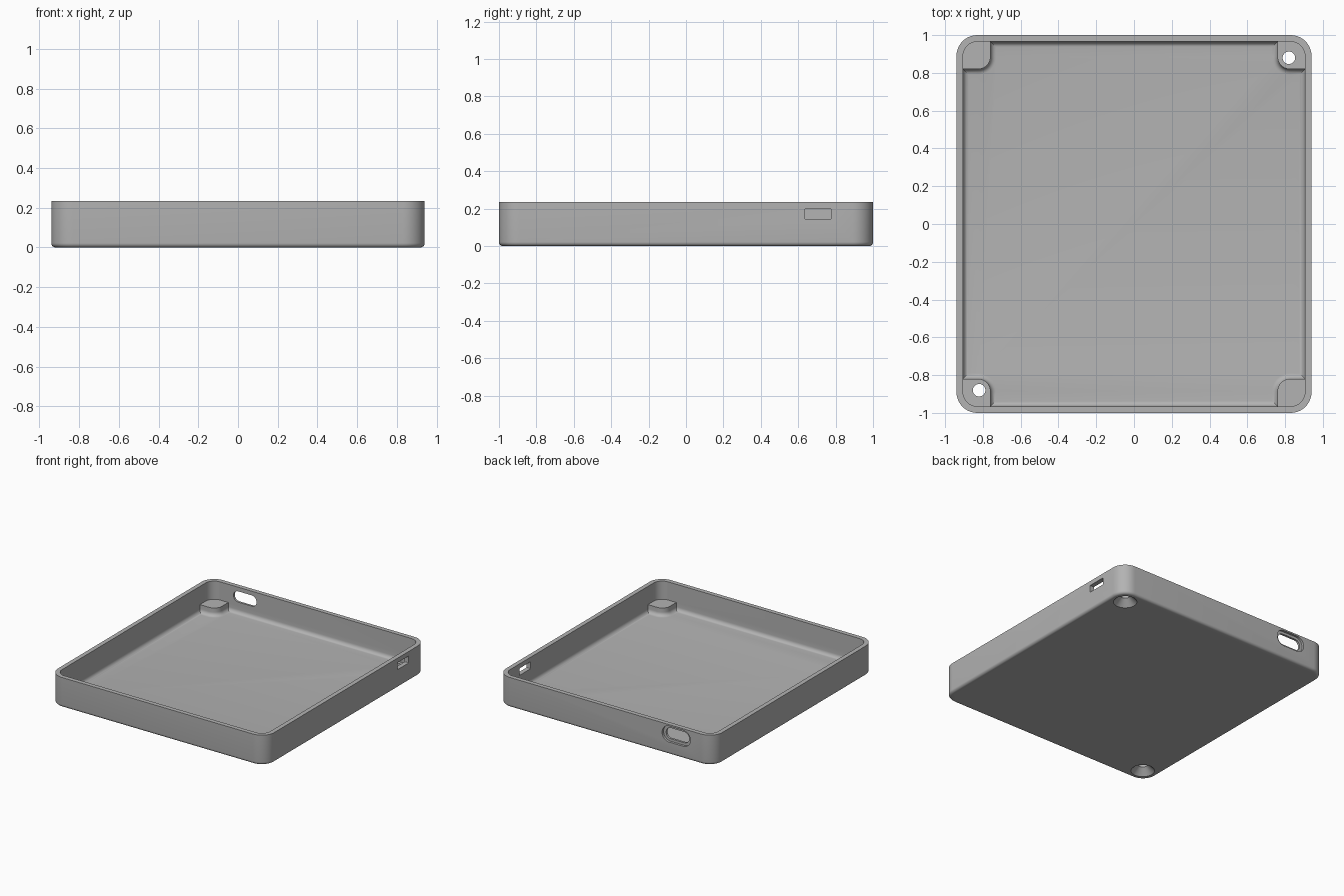
import bpy, bmesh
from math import sin, cos, pi, radians
from mathutils import Matrix

cube = bpy.data.objects.get("Cube")
if cube:
    bpy.data.objects.remove(cube, do_unlink=True)

mat = bpy.data.materials.new("plain grey")
mat.use_nodes = True
GREY = (0.45, 0.45, 0.45, 1)
mat.diffuse_color = GREY
mat.node_tree.nodes["Principled BSDF"].inputs["Base Color"].default_value = GREY

HX, HY, H = 0.94, 1.0, 0.235      # half width, half depth, height
WALL, FLOOR, R = 0.035, 0.03, 0.11
FILLET, EDGE = 0.03, 0.022


def rounded(x0, x1, y0, y1, radii, z, steps=10):
    """Rounded rectangle; radii run from the (+,+) corner anticlockwise."""
    pts = []
    corners = [(x1, y1, -1, -1), (x0, y1, 1, -1), (x0, y0, 1, 1), (x1, y0, -1, 1)]
    for q, ((x, y, sx, sy), r) in enumerate(zip(corners, radii)):
        for i in range(steps + 1):
            a = (q + i / steps) * pi / 2
            pts.append((x + sx * r + r * cos(a), y + sy * r + r * sin(a), z))
    return pts


def circle(x, y, r, z, n=40):
    return [(x + r * cos(2 * pi * i / n), y + r * sin(2 * pi * i / n), z) for i in range(n)]


def loft(name, rings, matrix=Matrix()):
    """Skin a stack of equal rings and cap both ends."""
    bm = bmesh.new()
    loops = [[bm.verts.new(p) for p in ring] for ring in rings]
    for a, b in zip(loops, loops[1:]):
        for i in range(len(a)):
            j = (i + 1) % len(a)
            bm.faces.new((a[i], a[j], b[j], b[i]))
    bm.faces.new(loops[0][::-1])
    bm.faces.new(loops[-1])
    bmesh.ops.remove_doubles(bm, verts=bm.verts, dist=1e-5)
    bm.transform(matrix)
    bmesh.ops.recalc_face_normals(bm, faces=bm.faces)
    mesh = bpy.data.meshes.new(name)
    bm.to_mesh(mesh)
    bm.free()
    mesh.materials.append(mat)
    obj = bpy.data.objects.new(name, mesh)
    bpy.context.collection.objects.link(obj)
    return obj


def combine(target, tools, operation):
    """Boolean the tools into the target, then discard them."""
    for tool in tools:
        mod = target.modifiers.new("combine", 'BOOLEAN')
        mod.operation, mod.object, mod.solver = operation, tool, 'EXACT'
    graph = bpy.context.evaluated_depsgraph_get()
    target.data = bpy.data.meshes.new_from_object(target.evaluated_get(graph))
    target.modifiers.clear()
    for tool in tools:
        bpy.data.objects.remove(tool, do_unlink=True)


def tray_ring(inset, z):
    return rounded(inset - HX, HX - inset, inset - HY, HY - inset, [R - inset] * 4, z)


# tray: rounded bottom edge, outer wall, rim, inner wall, floor fillet
arc = [i * pi / 12 for i in range(7)]
rings = [tray_ring(EDGE * (1 - sin(a)), EDGE * (1 - cos(a))) for a in arc]
rings += [tray_ring(0, H), tray_ring(WALL, H)]
rings += [tray_ring(WALL + FILLET * (1 - cos(a)), FLOOR + FILLET * (1 - sin(a))) for a in arc]
tray = loft("enclosure_tray", rings)

# corner screw bosses with flared feet, and their countersunk holes
BX, BY, TOP = 0.82, 0.88, 0.092


def boss_ring(flare, z):
    return rounded(0.76 - flare, 0.92, 0.82 - flare, 0.98,
                   [0.08, 0.004, 0.065 + flare, 0.004], z)


bosses, holes = [], []
for sx in (-1, 1):
    for sy in (-1, 1):
        flip = Matrix.Diagonal((sx, sy, 1, 1))
        foot = [boss_ring(FILLET, 0.016)]
        foot += [boss_ring(FILLET * (1 - sin(a)), FLOOR + FILLET * (1 - cos(a))) for a in arc]
        bosses.append(loft("screw_boss", foot + [boss_ring(0, TOP)], flip))
        sink = [(0.09, -0.006), (0.033, 0.05), (0.033, 0.15)]
        holes.append(loft("screw_hole", [circle(BX, BY, r, z) for r, z in sink], flip))
combine(tray, bosses, 'UNION')


# wall openings: cutter profiles are drawn flat, then stood upright
def slot(name, centre, z, width, height, r, near, far, turn):
    box = (centre - width / 2, centre + width / 2, z - height / 2, z + height / 2)
    return loft(name, [rounded(*box, [r] * 4, d) for d in (near, far)], turn)


to_back = Matrix.Rotation(radians(90), 4, 'X') @ Matrix.Diagonal((1, 1, -1, 1))
to_side = Matrix(((0, 0, 1, 0), (1, 0, 0, 0), (0, 1, 0, 0), (0, 0, 0, 1)))
holes += [
    slot("port_opening", -0.615, 0.16, 0.2, 0.085, 0.042, 0.9, 1.1, to_back),
    slot("port_recess", -0.615, 0.16, 0.245, 0.125, 0.062, 0.982, 1.1, to_back),
    slot("side_opening", 0.705, 0.172, 0.14, 0.055, 0.004, 0.85, 1.0, to_side),
]
combine(tray, holes, 'DIFFERENCE')

bpy.ops.object.select_all(action='DESELECT')
tray.select_set(True)
bpy.context.view_layer.objects.active = tray
bpy.ops.object.shade_smooth_by_angle(angle=radians(30))
